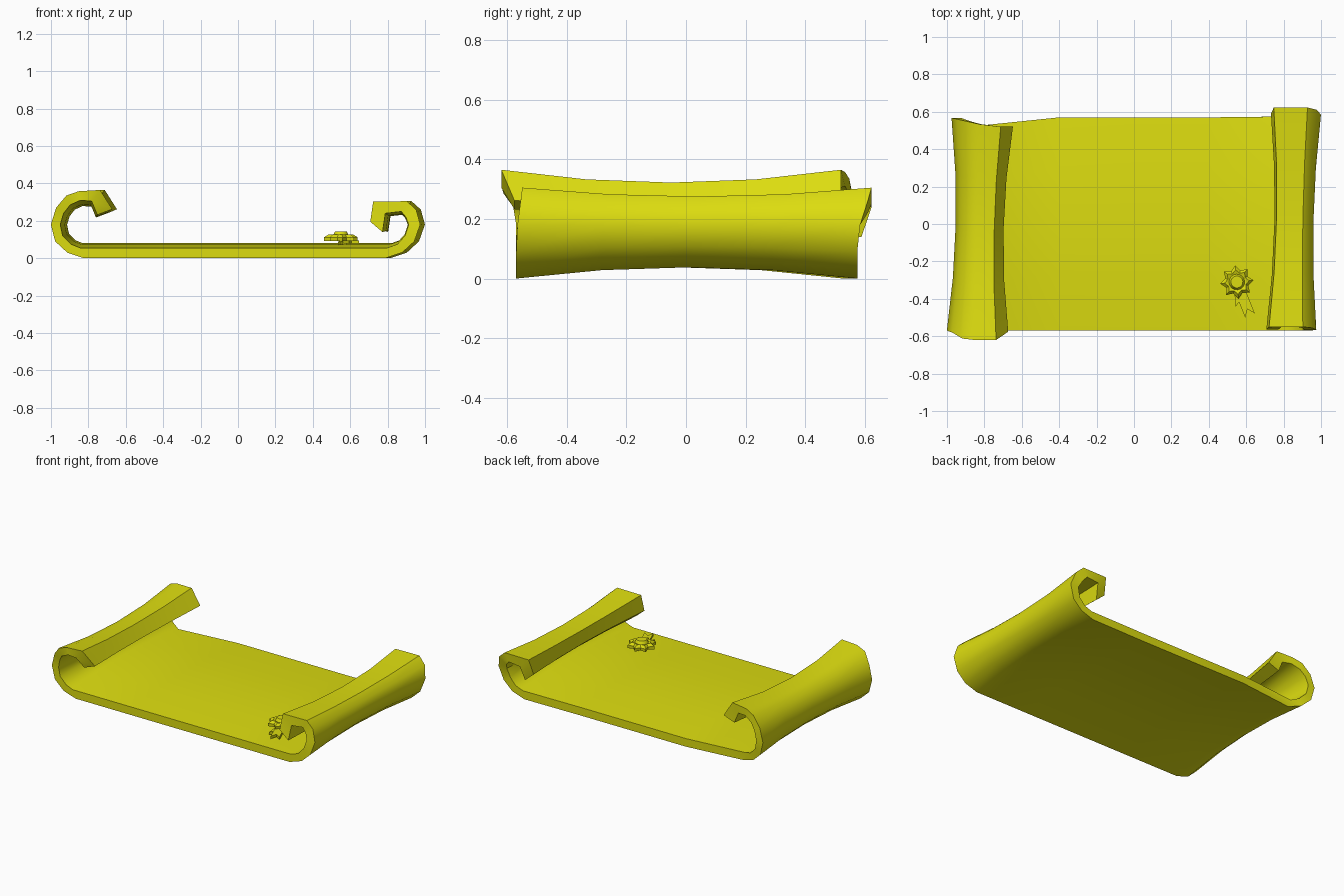
import bpy, bmesh, math

if "Cube" in bpy.data.objects:
    bpy.data.objects.remove(bpy.data.objects["Cube"])

yellow = bpy.data.materials.new("parchment_yellow")
yellow.use_nodes = True
color = (0.72, 0.72, 0.005, 1)
yellow.diffuse_color = color
yellow.node_tree.nodes["Principled BSDF"].inputs["Base Color"].default_value = color


def finish(bm, name, angle):
    """Turn a bmesh into a shaded, coloured object."""
    bmesh.ops.recalc_face_normals(bm, faces=bm.faces)
    mesh = bpy.data.meshes.new(name)
    bm.to_mesh(mesh)
    bm.free()
    mesh.materials.append(yellow)
    obj = bpy.data.objects.new(name, mesh)
    bpy.context.collection.objects.link(obj)
    bpy.ops.object.select_all(action='DESELECT')
    obj.select_set(True)
    bpy.context.view_layer.objects.active = obj
    bpy.ops.object.shade_smooth_by_angle(angle=math.radians(angle))
    return obj


def clamp(value):
    return max(0.0, min(1.0, value))


# Curled profiles, from the flat sheet to the free edge
left_outer = [(-.81, 0), (-.9, .03), (-.965, .09), (-.988, .18), (-.96, .27),
              (-.905, .335), (-.84, .358), (-.725, .365), (-.66, .262)]
left_inner = [(-.83, .055), (-.88, .075), (-.925, .12), (-.938, .18), (-.92, .24),
              (-.885, .285), (-.83, .31), (-.77, .305), (-.74, .232)]
right_outer = [(.8, 0), (.89, .03), (.955, .09), (.987, .18), (.965, .26),
               (.915, .305), (.735, .303), (.72, .195)]
right_inner = [(.81, .055), (.865, .075), (.905, .12), (.925, .18), (.91, .22),
               (.885, .25), (.8, .24), (.785, .14)]
flat = (-.4, 0, .4)
outer = left_outer[::-1] + [(x, 0) for x in flat] + right_outer
inner = left_inner[::-1] + [(x, .055) for x in flat] + right_inner


def end_positions(x, z):
    """Front and back y of the paper, skewed where it is rolled."""
    if x < -.5:
        return -.57 - .05 * clamp((z - .25) / .1), .57 - .05 * clamp((x + 1) / .22)
    if x > .5:
        lift = clamp((z - .15) / .15)
        return -.57 + .02 * lift, .575 + .048 * lift
    return -.57, .57


def pinch(x, z, v):
    """Narrow the rolls and raise the sheet towards the middle."""
    s = 1 - .22 * (1 - v * v)
    if abs(x) > .5:
        cx = -.83 if x < 0 else .86
        x = cx + (x - cx) * s + .0125 * v
    return x, .17 + (z - .17) * s


# Scroll: loft the closed cross-section from front to back
bm = bmesh.new()
stations = (-1, -.5, 0, .5, 1)
count = len(outer)
rings = []
for v in stations:
    ring = []
    for side in (outer, inner[::-1]):
        for i, (x, z) in enumerate(side):
            base = outer[i] if side is outer else outer[count - 1 - i]
            front, back = end_positions(*base)
            px, pz = pinch(x, z, v)
            ring.append(bm.verts.new((px, front + (back - front) * (v + 1) / 2, pz)))
    rings.append(ring)
for a, b in zip(rings, rings[1:]):
    for i in range(len(a)):
        j = (i + 1) % len(a)
        bm.faces.new((a[i], a[j], b[j], b[i]))
for ring in (rings[0], rings[-1]):
    for i in range(count - 1):
        bm.faces.new((ring[i], ring[i + 1], ring[-2 - i], ring[-1 - i]))
finish(bm, "scroll_sheet", 40)

# Rosette: eight-pointed star with bevelled rim and raised centre
bm = bmesh.new()
points = 16
levels = [(.09, .06, .092), (.09, .064, .112), (.065, .05, .128),
          (.042, .042, .122), (.032, .032, .142)]
rings = []
for tip, valley, z in levels:
    ring = []
    for i in range(points):
        a = math.tau * i / points + .1
        r = valley if i % 2 else tip
        ring.append(bm.verts.new((.55 + r * math.cos(a), -.31 + r * math.sin(a), z)))
    rings.append(ring)
for a, b in zip(rings, rings[1:]):
    for i in range(points):
        j = (i + 1) % points
        bm.faces.new((a[i], a[j], b[j], b[i]))
bm.faces.new(rings[0][::-1])
bm.faces.new(rings[-1])
finish(bm, "seal_rosette", 30)


# Ribbon tails: notched strips under the rosette
def ribbon(name, start, angle, length, width, z):
    bm = bmesh.new()
    outline = [(-width, 0), (width, 0), (width, length),
               (0, length * .75), (-width, length)]
    verts = []
    for across, along in outline:
        x = start[0] + across * math.cos(angle) + along * math.sin(angle)
        y = start[1] + across * math.sin(angle) - along * math.cos(angle)
        verts.append(bm.verts.new((x, y, z)))
    face = bm.faces.new(verts)
    result = bmesh.ops.extrude_face_region(bm, geom=[face])
    top = [g for g in result["geom"] if isinstance(g, bmesh.types.BMVert)]
    bmesh.ops.translate(bm, verts=top, vec=(0, 0, .018))
    finish(bm, name, 30)


ribbon("long_ribbon_tail", (.565, -.35), .38, .15, .028, .078)
ribbon("short_ribbon_tail", (.555, -.35), .1, .09, .02, .072)
